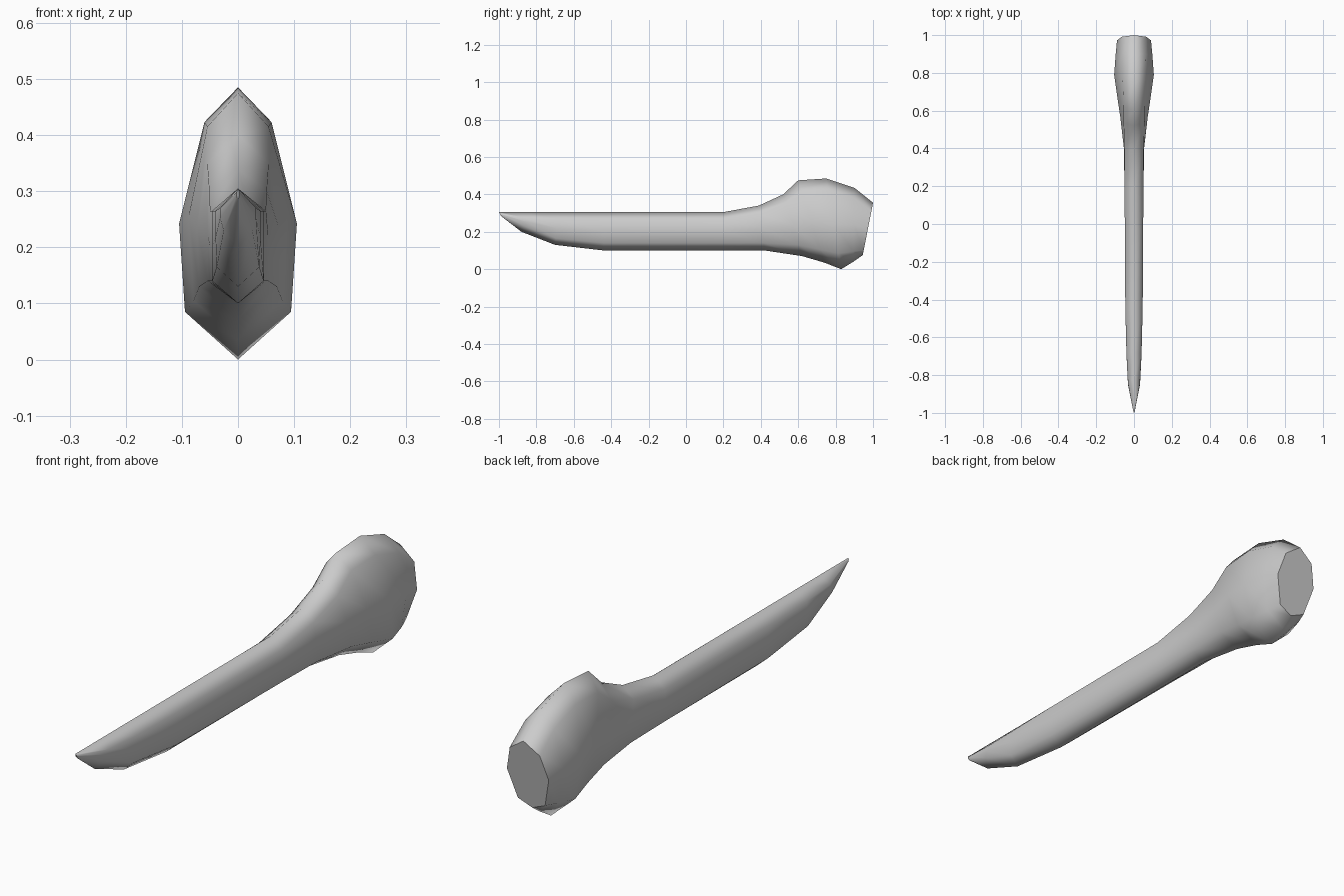
import bpy
import bmesh

cube = bpy.data.objects.get("Cube")
if cube:
    bpy.data.objects.remove(cube, do_unlink=True)

grey = bpy.data.materials.new("plain grey")
grey.use_nodes = True
COLOUR = (0.6, 0.6, 0.6, 1)
grey.diffuse_color = COLOUR
grey.node_tree.nodes["Principled BSDF"].inputs["Base Color"].default_value = COLOUR

# Each station: ridge y, ridge z, keel y, keel z, half width,
# upper width ratio, shoulder drop, lower width ratio, keel rise
STATIONS = [
    (-1.0, .305, -.99, .285, .003, 1, .007, 1, .007),
    (-.82, .305, -.88, .2, .032, 1, .035, .8, .03),
    (-.68, .305, -.7, .13, .04, 1, .04, .95, .035),
    (-.44, .305, -.44, .1, .046, 1, .04, 1, .04),
    (.2, .305, .2, .1, .05, 1, .04, 1, .04),
    (.39, .34, .42, .1, .054, .95, .04, 1, .04),
    (.52, .4, .62, .07, .073, .75, .05, .95, .06),
    (.6, .475, .74, .035, .088, .62, .06, .9, .07),
    (.75, .485, .83, 0, .105, .57, .062, .9, .085),
    (.9, .435, .895, .04, .097, .65, .055, .8, .055),
    (1.0, .355, .945, .075, .09, .72, .045, .65, .025),
]


def ring_points(station):
    """Eight-sided section running round from the ridge to the keel and back."""
    ty, tz, by, bz, width, up, drop, low, rise = station

    def at(x, z):
        f = (z - bz) / (tz - bz)
        return (x, by + (ty - by) * f, z)

    side = [at(width * up, tz - drop),
            at(width, (tz + bz) / 2),
            at(width * low, bz + rise)]
    mirrored = [(-x, y, z) for x, y, z in reversed(side)]
    return [(0, ty, tz)] + side + [(0, by, bz)] + mirrored


# Blade and swollen handle lofted as one skin
bm = bmesh.new()
rings = [[bm.verts.new(p) for p in ring_points(s)] for s in STATIONS]
for a, b in zip(rings, rings[1:]):
    for i in range(len(a)):
        j = (i + 1) % len(a)
        bm.faces.new((a[i], a[j], b[j], b[i]))
for face in bm.faces:
    face.smooth = True

# Flat end caps
caps = [bm.faces.new(rings[0]), bm.faces.new(rings[-1])]
for cap in caps:
    for edge in cap.edges:
        edge.smooth = False
bmesh.ops.recalc_face_normals(bm, faces=bm.faces)

mesh = bpy.data.meshes.new("blade_and_handle")
bm.to_mesh(mesh)
bm.free()
mesh.materials.append(grey)
body = bpy.data.objects.new("blade_and_handle", mesh)
bpy.context.scene.collection.objects.link(body)
